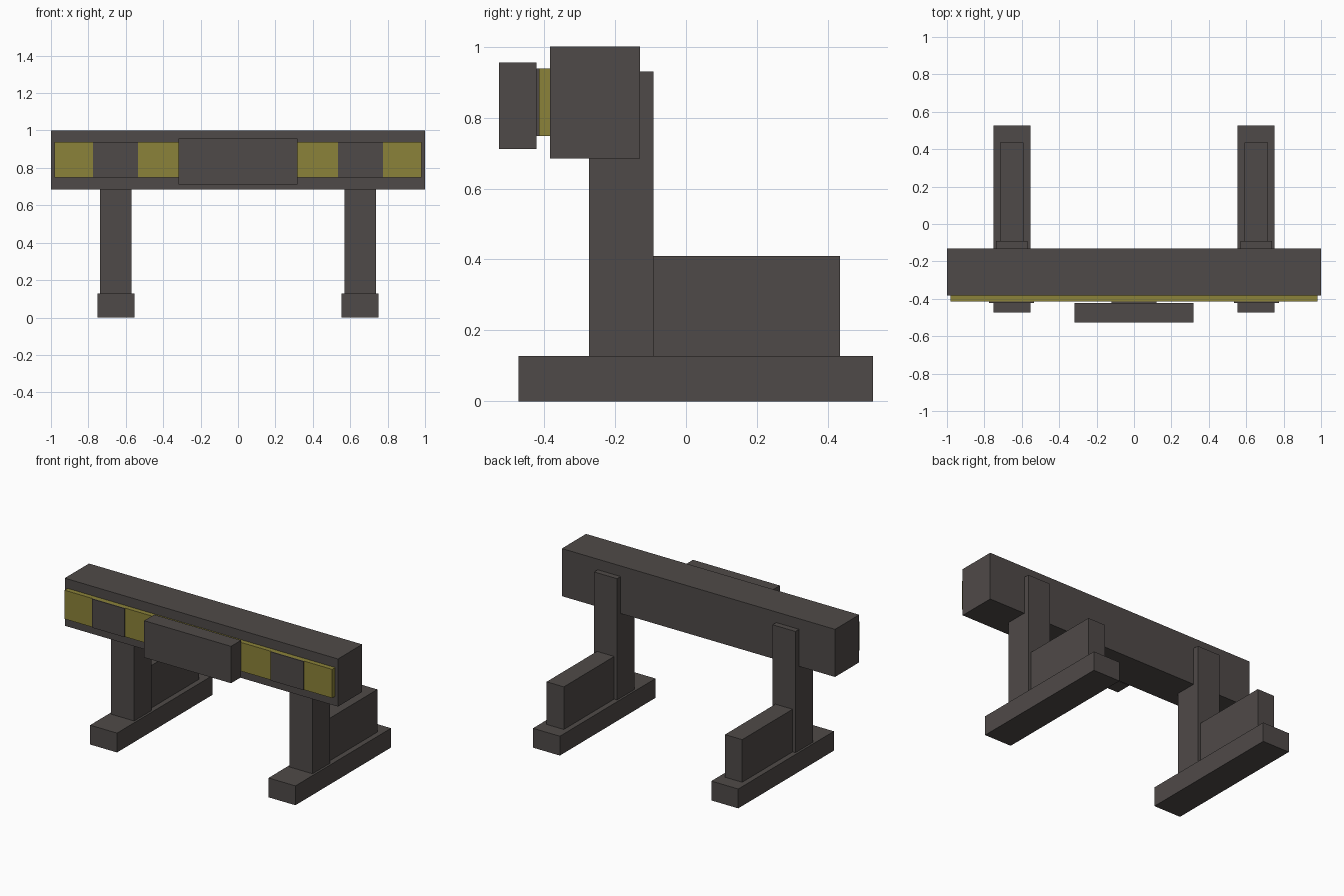
import bpy

cube = bpy.data.objects.get("Cube")
if cube:
    bpy.data.objects.remove(cube, do_unlink=True)


def make_material(name, rgb):
    mat = bpy.data.materials.new(name)
    color = (*rgb, 1.0)
    mat.diffuse_color = color
    mat.use_nodes = True
    mat.node_tree.nodes["Principled BSDF"].inputs["Base Color"].default_value = color
    return mat


dark = make_material("dark grey", (0.078, 0.068, 0.065))
yellow = make_material("dull yellow", (0.26, 0.225, 0.041))


def box(name, mat, center_x, width, y_range, z_range):
    """Box centred on center_x, spanning the given y and z ranges."""
    (y0, y1), (z0, z1) = y_range, z_range
    bpy.ops.mesh.primitive_cube_add(
        size=1, location=(center_x, (y0 + y1) / 2, (z0 + z1) / 2))
    obj = bpy.context.object
    obj.name = name
    obj.scale = (width, y1 - y0, z1 - z0)
    bpy.ops.object.transform_apply(location=False, rotation=False, scale=True)
    obj.data.materials.append(mat)
    return obj


BAND_Z = (0.748, 0.938)

# Crossbeam with its yellow band and front plate
box("beam", dark, 0, 2.0, (-0.383, -0.13), (0.685, 1.0))
box("yellow_band", yellow, 0, 1.96, (-0.415, -0.383), BAND_Z)
box("front_plate", dark, 0, 0.636, (-0.527, -0.422), (0.712, 0.956))

# Dark stripes on the band
for name, x in (("right", -0.655), ("middle", 0), ("left", 0.655)):
    box(name + "_stripe", dark, x, 0.24, (-0.422, -0.415), BAND_Z)

# Legs: foot, upright post and rear brace block
for name, side in (("right", -1), ("left", 1)):
    x = side * 0.653
    box(name + "_foot", dark, x, 0.197, (-0.473, 0.527), (0, 0.128))
    box(name + "_post", dark, x, 0.168, (-0.273, -0.092), (0.128, 0.93))
    box(name + "_brace", dark, x, 0.126, (-0.092, 0.435), (0.128, 0.41))
